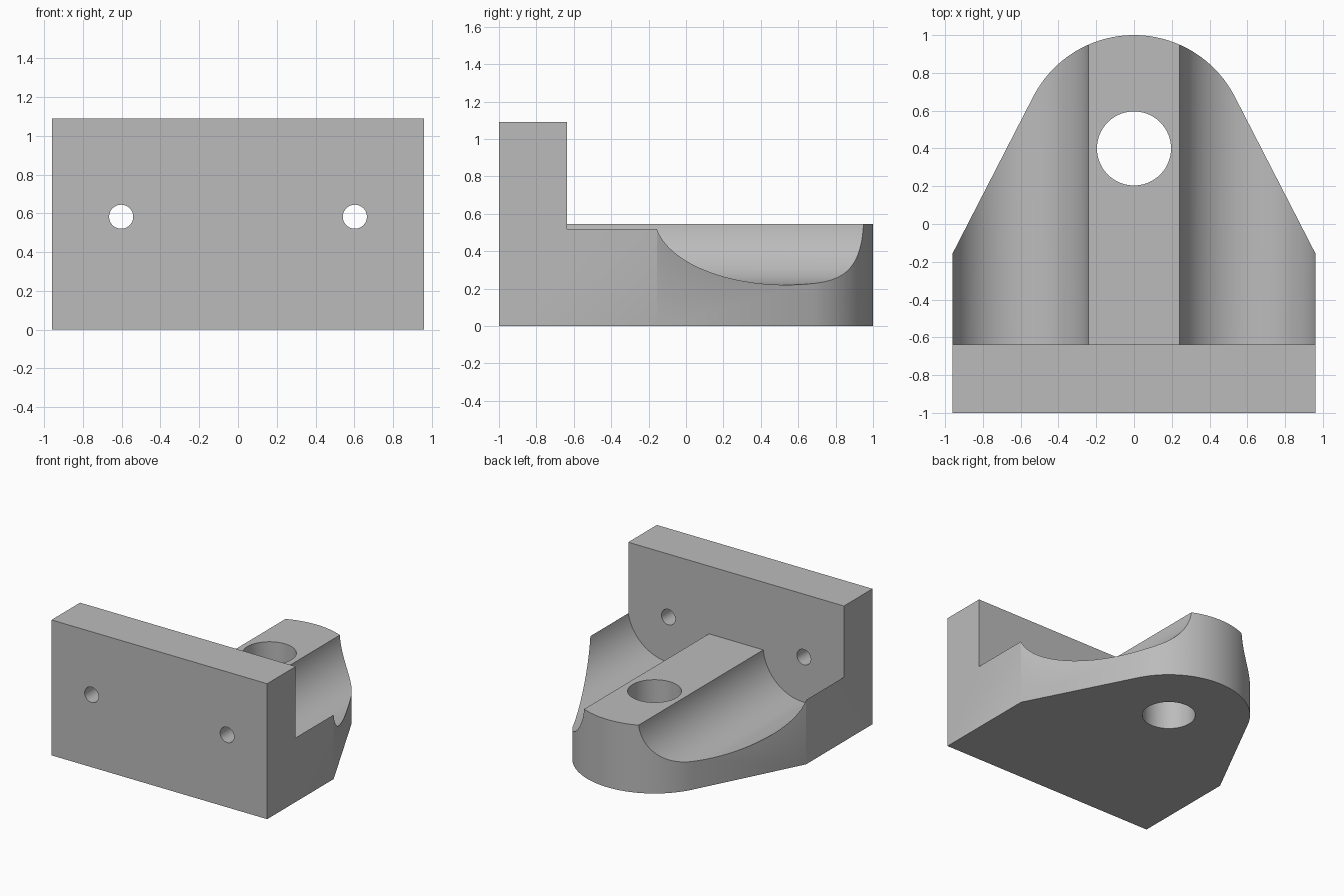
import bpy
import bmesh
import math
from mathutils import Matrix, Vector

if "Cube" in bpy.data.objects:
    bpy.data.objects.remove(bpy.data.objects["Cube"], do_unlink=True)

HALF_W, TOP, LEDGE, PLATE_BACK = 0.96, 1.09, 0.545, -0.637
CORNER = Vector((HALF_W, -0.155))
NOSE_Y, NOSE_R = 0.4, 0.6
GROOVE_X, GROOVE_Z, GROOVE_R = 0.603, 0.583, 0.363

grey = bpy.data.materials.new("light grey")
grey.use_nodes = True
colour = (0.5, 0.5, 0.5, 1)
grey.diffuse_color = colour
grey.node_tree.nodes["Principled BSDF"].inputs["Base Color"].default_value = colour


def add_object(name, bm):
    bmesh.ops.recalc_face_normals(bm, faces=bm.faces)
    mesh = bpy.data.meshes.new(name)
    bm.to_mesh(mesh)
    bm.free()
    mesh.materials.append(grey)
    obj = bpy.data.objects.new(name, mesh)
    bpy.context.collection.objects.link(obj)
    return obj


def cylinder(name, radius, start, end, sides=96):
    start, end = Vector(start), Vector(end)
    axis = end - start
    turn = axis.to_track_quat("Z", "Y").to_matrix().to_4x4()
    bm = bmesh.new()
    bmesh.ops.create_cone(bm, cap_ends=True, segments=sides, radius1=radius,
                          radius2=radius, depth=axis.length,
                          matrix=Matrix.Translation((start + end) / 2) @ turn)
    return add_object(name, bm)


# Bracket outline: straight sides tapering tangentially into a round nose
to_corner = CORNER - Vector((0, NOSE_Y))
tangent = (math.atan2(to_corner.y, to_corner.x)
           + math.acos(NOSE_R / to_corner.length))
steps = 48
outline = [(-HALF_W, -1), (HALF_W, -1), tuple(CORNER)]
for i in range(steps + 1):
    a = tangent + (math.pi - 2 * tangent) * i / steps
    outline.append((NOSE_R * math.cos(a), NOSE_Y + NOSE_R * math.sin(a)))
outline.append((-CORNER.x, CORNER.y))

bm = bmesh.new()
base = bm.faces.new([bm.verts.new((x, y, 0)) for x, y in outline])
top = bmesh.ops.extrude_face_region(bm, geom=[base])["geom"]
bmesh.ops.translate(bm, vec=(0, 0, TOP),
                    verts=[v for v in top if isinstance(v, bmesh.types.BMVert)])
bracket = add_object("mounting_bracket", bm)

# Space behind the upright plate, above the centre rib
bm = bmesh.new()
bmesh.ops.create_cube(bm, size=2, matrix=Matrix.Translation(
    (0, PLATE_BACK + 1, LEDGE + 1)))
cutters = [add_object("ledge_cutter", bm)]

# Pivot hole, side grooves and screw holes
cutters.append(cylinder("pivot_hole_cutter", 0.196, (0, NOSE_Y, -1), (0, NOSE_Y, 2)))
for side, s in (("left", 1), ("right", -1)):
    x = s * GROOVE_X
    cutters.append(cylinder(side + "_groove_cutter", GROOVE_R,
                            (x, PLATE_BACK, GROOVE_Z), (x, 2, GROOVE_Z), 128))
    cutters.append(cylinder(side + "_screw_hole_cutter", 0.062,
                            (x, -2, GROOVE_Z), (x, 0, GROOVE_Z), 48))

for cutter in cutters:
    cutter.hide_render = True
    cutter.hide_viewport = True
    mod = bracket.modifiers.new(cutter.name, "BOOLEAN")
    mod.operation = "DIFFERENCE"
    mod.solver = "EXACT"
    mod.object = cutter

# Bake the cuts, then remove the helpers
bpy.context.view_layer.update()
graph = bpy.context.evaluated_depsgraph_get()
cut_mesh = bpy.data.meshes.new_from_object(bracket.evaluated_get(graph))
bracket.modifiers.clear()
bracket.data = cut_mesh
for cutter in cutters:
    bpy.data.objects.remove(cutter, do_unlink=True)

bpy.ops.object.select_all(action="DESELECT")
bracket.select_set(True)
bpy.context.view_layer.objects.active = bracket
bpy.ops.object.shade_smooth_by_angle(angle=math.radians(30))
